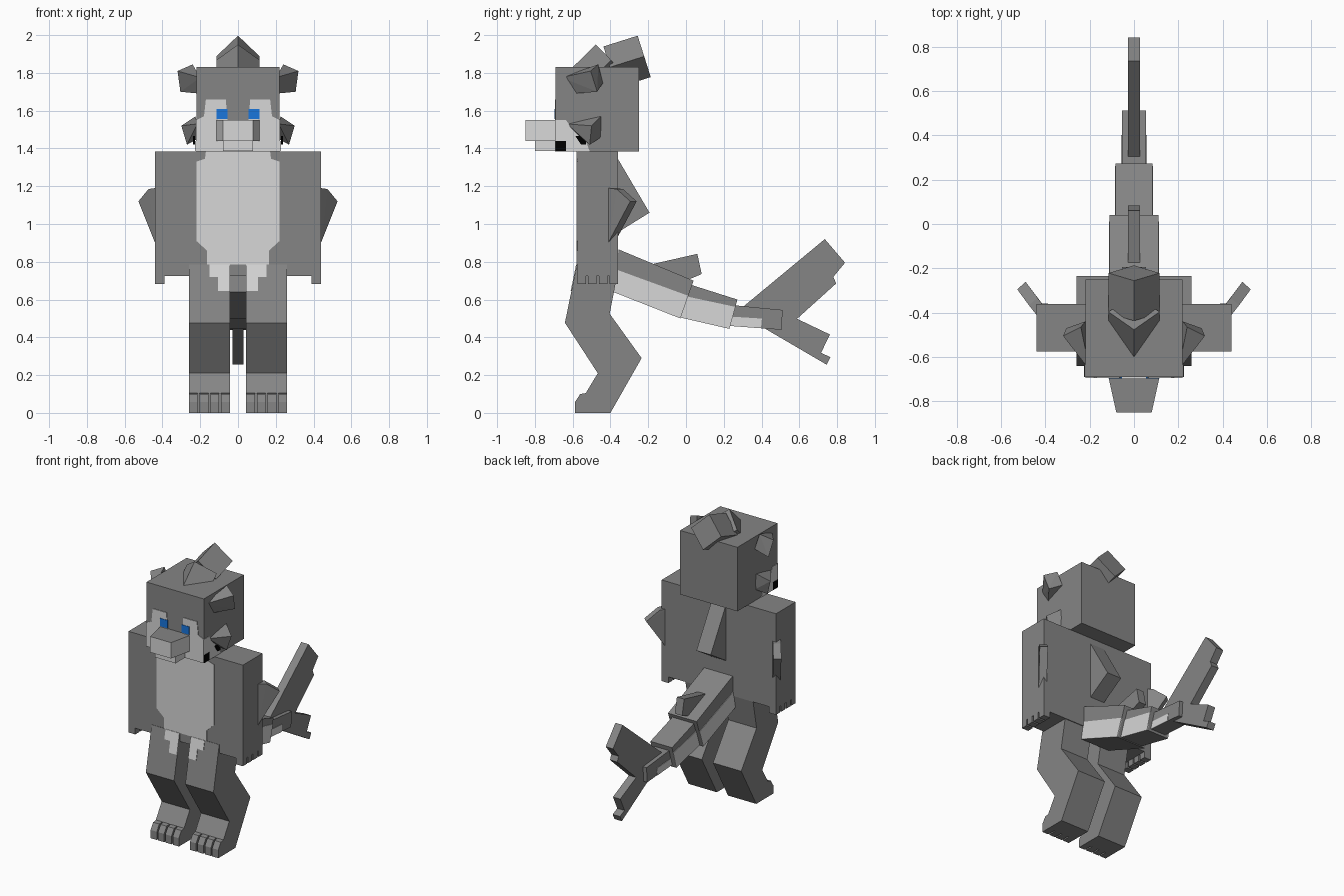
import bpy, bmesh
from mathutils import Vector

cube = bpy.data.objects.get("Cube")
if cube:
    bpy.data.objects.remove(cube, do_unlink=True)


def material(name, rgb):
    m = bpy.data.materials.new(name)
    m.use_nodes = True
    m.diffuse_color = (*rgb, 1)
    m.node_tree.nodes["Principled BSDF"].inputs["Base Color"].default_value = (*rgb, 1)
    return m


GRAY = material("gray fur", (0.235, 0.235, 0.235))
LIGHT = material("light fur", (0.68, 0.68, 0.68))
BLUE = material("blue eye", (0.01, 0.18, 0.72))
BLACK = material("black marking", (0.0, 0.0, 0.0))


def finish(name, bm, *mats):
    bmesh.ops.recalc_face_normals(bm, faces=bm.faces)
    me = bpy.data.meshes.new(name)
    bm.to_mesh(me)
    bm.free()
    ob = bpy.data.objects.new(name, me)
    for m in mats:
        me.materials.append(m)
    bpy.context.collection.objects.link(ob)
    return ob


def prism(name, pts, axis, lo, hi, mat=GRAY):
    """Extrude a flat outline along x (points are y, z) or y (points are x, z)."""
    bm = bmesh.new()
    make = (lambda p: (lo, *p)) if axis == "x" else (lambda p: (p[0], lo, p[1]))
    face = bm.faces.new([bm.verts.new(make(p)) for p in pts])
    new = bmesh.ops.extrude_face_region(bm, geom=[face])["geom"]
    step = Vector((hi - lo, 0, 0)) if axis == "x" else Vector((0, hi - lo, 0))
    bmesh.ops.translate(bm, vec=step, verts=[g for g in new if isinstance(g, bmesh.types.BMVert)])
    return finish(name, bm, mat)


def box(name, x, y, z, mat=GRAY):
    return prism(name, [(y[0], z[0]), (y[1], z[0]), (y[1], z[1]), (y[0], z[1])], "x", *x, mat)


def hull(name, pts, mat=GRAY):
    bm = bmesh.new()
    for p in pts:
        bm.verts.new(p)
    bmesh.ops.convex_hull(bm, input=bm.verts)
    bmesh.ops.dissolve_limit(bm, angle_limit=0.02, verts=bm.verts, edges=bm.edges)
    return finish(name, bm, mat)


def mirrored(half):
    return half + [(-x, z) for x, z in reversed(half)]


def span(s, a, b):
    return tuple(sorted((s * a, s * b)))


# Head and face
box("head", (-0.22, 0.22), (-0.69, -0.25), (1.385, 1.83))
prism("face_patch", mirrored([(0.22, 1.385), (0.22, 1.55), (0.18, 1.57), (0.17, 1.66),
                              (0.065, 1.66), (0.055, 1.55)]), "y", -0.694, -0.688, LIGHT)
muzzle = hull("muzzle", [(s * w, y, z) for s in (1, -1) for w, y in ((0.08, -0.85), (0.12, -0.67))
                         for z in (1.44, 1.55)], LIGHT)
muzzle.data.materials.append(GRAY)
for f in muzzle.data.polygons:
    f.material_index = int(f.normal.z > 0.9)
box("lower_jaw", (-0.08, 0.08), (-0.80, -0.68), (1.387, 1.44), LIGHT)

# Crest: two diamond-section blocks tipped backwards
def crest(name, top, axis, length):
    a = Vector((0, *axis)).normalized()
    down = Vector((0, a.z, -a.y)) * 0.115
    top = Vector((0, *top))
    side = Vector((0.115, 0, 0))
    ring = [top, top + down + side, top + down - side, top + 2 * down]
    hull(name, ring + [p - a * length for p in ring])


crest("front_crest", (-0.477, 1.95), (0.123, 0.12), 0.175)
crest("rear_crest", (-0.256, 1.997), (0.174, 0.055), 0.19)

# Torso and back fin
box("torso", (-0.22, 0.22), (-0.575, -0.36), (0.725, 1.385))
prism("belly_patch", mirrored([(0.165, 0.785), (0.165, 0.86), (0.22, 0.91), (0.22, 1.33),
                               (0.175, 1.345), (0.17, 1.385)]), "y", -0.579, -0.573, LIGHT)
prism("back_fin", [(-0.37, 1.36), (-0.356, 1.337), (-0.193, 1.06), (-0.37, 0.95)], "x", -0.055, 0.055)

# Parts that come in pairs
LEG = [(-0.578, 0.785), (-0.641, 0.477), (-0.467, 0.21), (-0.53, 0.106), (-0.53, 0.0),
       (-0.40, 0.0), (-0.235, 0.29), (-0.404, 0.525), (-0.362, 0.741)]
for s, side in ((1, "left"), (-1, "right")):
    def pair(pts):
        return [(s * x, y, z) for x, y, z in pts]

    # Eyes and side markings
    box(side + "_eye", span(s, 0.055, 0.113), (-0.697, -0.688), (1.555, 1.61), BLUE)
    prism(side + "_cheek_patch", [(-0.69, 1.385), (-0.51, 1.385), (-0.53, 1.44), (-0.60, 1.50),
                                  (-0.635, 1.55), (-0.69, 1.55)], "x", *span(s, 0.218, 0.223), LIGHT)
    box(side + "_mouth_corner", span(s, 0.218, 0.225), (-0.69, -0.635), (1.386, 1.44), BLACK)
    prism(side + "_cheek_spot", [(-0.585, 1.465), (-0.53, 1.465), (-0.53, 1.42), (-0.555, 1.42)],
          "x", *span(s, 0.228, 0.237), BLACK)

    # Ear and cheek tuft
    hull(side + "_ear", pair([(0.20, -0.66, 1.775), (0.32, -0.505, 1.81), (0.24, -0.465, 1.845),
                              (0.20, -0.604, 1.69), (0.305, -0.47, 1.70), (0.22, -0.44, 1.745)]))
    hull(side + "_cheek_tuft", pair([(0.215, -0.63, 1.53), (0.225, -0.45, 1.57), (0.30, -0.50, 1.52),
                                     (0.27, -0.51, 1.42), (0.215, -0.45, 1.46), (0.215, -0.55, 1.45)]))

    # Arm with a row of fingers along its outer edge
    box(side + "_arm", span(s, 0.22, 0.44), (-0.575, -0.36), (0.725, 1.385))
    for i in range(4):
        y = -0.575 + i * 0.0567
        box(f"{side}_finger_{i + 1}", span(s, 0.388, 0.44), (y, y + 0.045), (0.682, 0.73))

    # Elbow spike, a thin blade pointing out and back
    blade = [(0.42, -0.395, 1.19), (0.455, -0.35, 1.185), (0.508, -0.278, 1.12), (0.42, -0.395, 0.90)]
    hull(side + "_elbow_spike", pair([(x + k * 0.019, y - k * 0.017, z)
                                      for x, y, z in blade for k in (1, -1)]))

    # Leg, thigh marking and toes
    prism(side + "_leg", LEG, "x", *span(s, 0.043, 0.26))
    for part, z0, z1, w in (("upper", 0.72, 0.785, 0.15), ("lower", 0.645, 0.72, 0.105)):
        ya, yb = (-0.578 - (0.785 - z) * 0.2045 for z in (z0, z1))
        prism(f"{side}_{part}_thigh_patch", [(ya - 0.004, z0), (yb - 0.004, z1), (yb + 0.003, z1),
                                             (ya + 0.003, z0)], "x", *span(s, 0.043, w), LIGHT)
    for i in range(4):
        x = 0.043 + i * 0.0567
        prism(f"{side}_toe_{i + 1}", [(-0.588, 0), (-0.52, 0), (-0.52, 0.106), (-0.56, 0.1),
                                      (-0.588, 0.057)], "x", *span(s, x, x + 0.047))

# Tail: three tapering blocks (top front, top back, bottom back, bottom front)
TAIL = [
    (0.11, [(-0.356, 0.865), (0.04, 0.70), (-0.03, 0.50), (-0.385, 0.64)], 0.47, 0.40, 1.0),
    (0.083, [(0.02, 0.68), (0.272, 0.60), (0.23, 0.445), (-0.03, 0.505)], 0.36, 0.25, 1.0),
    (0.055, [(0.25, 0.57), (0.512, 0.545), (0.505, 0.44), (0.235, 0.46)], 0.55, 0.50, 0.6),
]
for i, (w, q, cut_a, cut_b, reach) in enumerate(TAIL):
    prism(f"tail_segment_{i + 1}", q, "x", -w, w)
    tf, tb, bb, bf = (Vector(p) for p in q)
    upper_a, upper_b = tf.lerp(bf, cut_a), tb.lerp(bb, cut_b)
    stripe = [upper_a, upper_a.lerp(upper_b, reach), bf.lerp(bb, reach), bf]
    for s, side in ((1, "left"), (-1, "right")):
        prism(f"{side}_tail_stripe_{i + 1}", [tuple(p) for p in stripe], "x",
              *span(s, w - 0.003, w + 0.003), LIGHT)

# Tail fins
prism("tail_dorsal_fin", [(-0.19, 0.785), (0.06, 0.842), (0.083, 0.735), (0.0, 0.70), (-0.16, 0.76)],
      "x", -0.028, 0.028)
prism("upper_tail_fin", [(0.30, 0.56), (0.735, 0.92), (0.842, 0.795), (0.78, 0.72), (0.795, 0.685),
                         (0.59, 0.50), (0.42, 0.47)], "x", -0.028, 0.028)
prism("lower_tail_fin", [(0.42, 0.445), (0.745, 0.255), (0.765, 0.295), (0.715, 0.318), (0.762, 0.415),
                         (0.50, 0.54)], "x", -0.028, 0.028)
